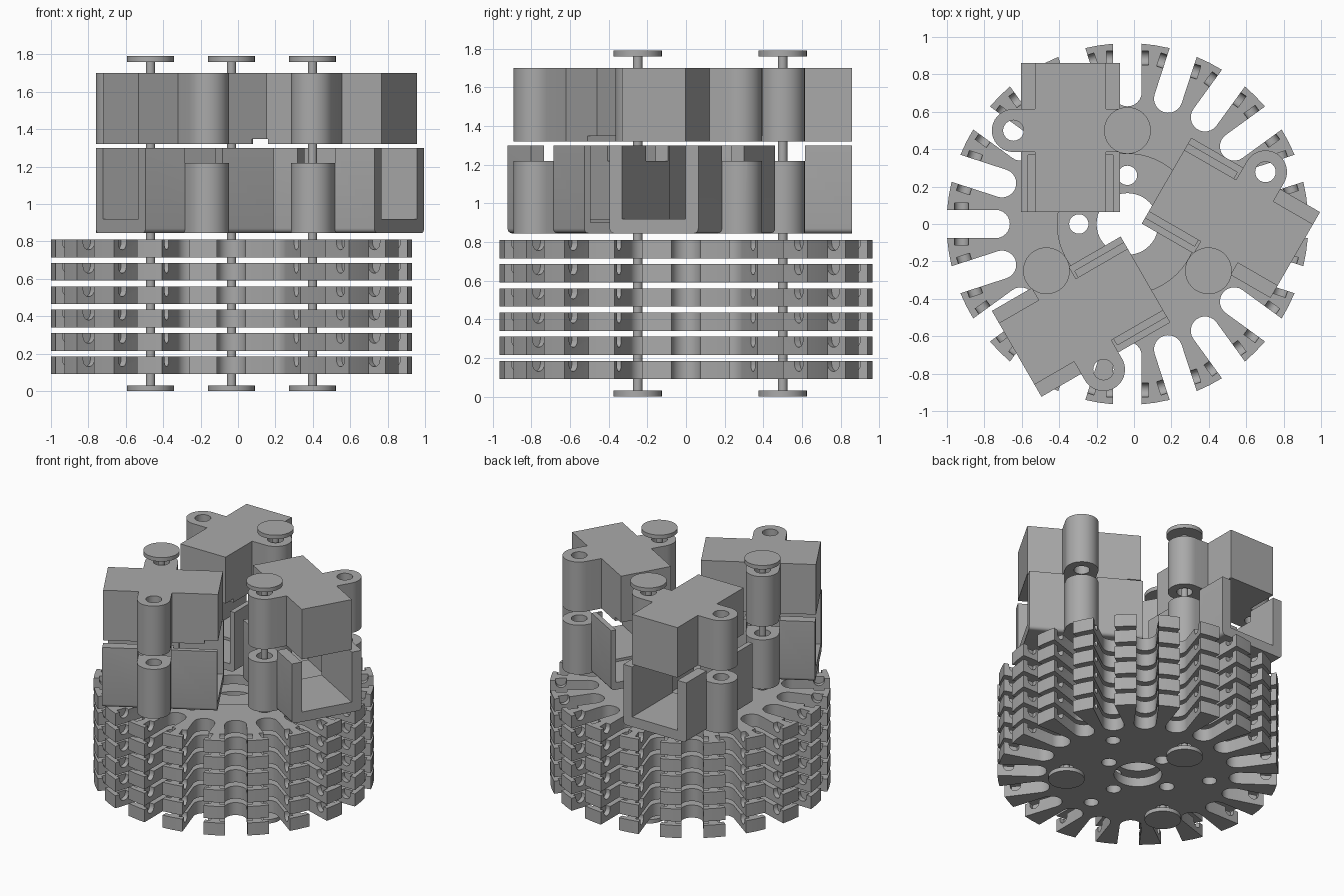
import bpy, bmesh
from math import radians, cos, sin, pi, sqrt
from mathutils import Matrix, Vector

cube = bpy.data.objects.get("Cube")
if cube:
    bpy.data.objects.remove(cube)

CX = -0.035                      # assembly axis
grey = bpy.data.materials.new("mid grey")
grey.use_nodes = True
COLOUR = (0.4, 0.4, 0.4, 1)
grey.diffuse_color = COLOUR
grey.node_tree.nodes["Principled BSDF"].inputs["Base Color"].default_value = COLOUR


def make(name, bm):
    bmesh.ops.recalc_face_normals(bm, faces=bm.faces)
    me = bpy.data.meshes.new(name)
    bm.to_mesh(me)
    bm.free()
    me.materials.append(grey)
    ob = bpy.data.objects.new(name, me)
    bpy.context.collection.objects.link(ob)
    return ob


def prism(bm, pts, z0, z1, matrix=Matrix()):
    """Extrude a closed outline between two heights."""
    low = [bm.verts.new(matrix @ Vector((x, y, z0))) for x, y in pts]
    high = [bm.verts.new(matrix @ Vector((x, y, z1))) for x, y in pts]
    bm.faces.new(low[::-1])
    bm.faces.new(high)
    n = len(pts)
    for i in range(n):
        j = (i + 1) % n
        bm.faces.new((low[i], low[j], high[j], high[i]))


def arc(x, y, r, a0, a1, n):
    return [(x + r * cos(radians(a0 + (a1 - a0) * i / n)),
             y + r * sin(radians(a0 + (a1 - a0) * i / n))) for i in range(n + 1)]


def circle(x, y, r, n=32):
    return arc(x, y, r, 0, 360, n)[:-1]


def rect(x0, x1, y0, y1):
    return [(x0, y0), (x1, y0), (x1, y1), (x0, y1)]


def solid(name, *prisms):
    bm = bmesh.new()
    for p in prisms:
        prism(bm, *p)
    return make(name, bm)


def combine(ob, steps):
    """Apply a list of (operation, helper) booleans and drop the helpers."""
    for op, helper in steps:
        helper.hide_render = True
        m = ob.modifiers.new(op, "BOOLEAN")
        m.operation, m.object, m.solver = op, helper, "EXACT"
    bpy.context.view_layer.update()
    graph = bpy.context.evaluated_depsgraph_get()
    me = bpy.data.meshes.new_from_object(ob.evaluated_get(graph))
    ob.modifiers.clear()
    ob.data = me
    for _, helper in steps:
        bpy.data.objects.remove(helper)
    return ob


def smooth(ob):
    bpy.ops.object.select_all(action="DESELECT")
    ob.select_set(True)
    bpy.context.view_layer.objects.active = ob
    bpy.ops.object.shade_smooth_by_angle(angle=radians(35))


def copies(ob, name, matrices):
    ob.name = name + "_1"
    for i, m in enumerate(matrices):
        other = ob if i == 0 else ob.copy()
        if i:
            other.name = f"{name}_{i + 1}"
            bpy.context.collection.objects.link(other)
        other.matrix_world = m


# Slotted disc: twenty teeth between round-bottomed slots
R, W, ROOT, THICK, TEETH = 0.967, 0.076, 0.705, 0.095, 20
rim = sqrt(R * R - W * W)
outline = []
for k in range(TEETH):
    a = 2 * pi * k / TEETH
    slot = [(rim, -W)] + arc(ROOT, 0, W, 270, 90, 12) + [(rim, W)]
    outline += [(u * cos(a) - v * sin(a), u * sin(a) + v * cos(a)) for u, v in slot]
    outline += [(R * cos(a + pi / TEETH), R * sin(a + pi / TEETH))]
disc = solid("disc", (outline, 0, THICK))

# Cut-outs: hub recess, bores, and U notches in the tooth flanks
recess = solid("recess", (circle(0, 0, 0.375, 64), THICK - 0.025, THICK + 0.05))
holes = [(circle(0, 0, 0.165, 48), -0.1, 0.3)]
for k in range(6):
    a = radians(30 + 60 * k)
    holes.append((circle(0.5 * cos(a), 0.5 * sin(a), 0.05, 20), -0.1, 0.3))
for k in range(4):
    a = pi / 2 * k
    holes.append((circle(0.26 * cos(a), 0.26 * sin(a), 0.052, 20), -0.1, 0.3))
bores = solid("bores", *holes)
u_shape = [(0.925, THICK + 0.05)] + [(x, y) for x, y in
          arc(0.888, THICK - 0.018, 0.037, 0, -180, 10)] + [(0.851, THICK + 0.05)]
upright = Matrix.Rotation(pi / 2, 4, "X")
notches = solid("notches", *[(u_shape, -W - 0.036, W + 0.036,
                Matrix.Rotation(2 * pi * k / TEETH, 4, "Z") @ upright)
                for k in range(TEETH)])
combine(disc, [("DIFFERENCE", c) for c in (recess, bores, notches)])
smooth(disc)
copies(disc, "slotted_disc",
       [Matrix.Translation((CX, 0, 0.09 + 0.125 * i)) for i in range(6)])

# Through bolt, relative to the assembly axis
BX, BY = 0.0, 0.5
bolt = solid("bolt", (circle(BX, BY, 0.125, 40), 0, 0.03),
             (circle(BX, BY, 0.025, 20), 0.03, 1.76),
             (circle(BX, BY, 0.125, 40), 1.76, 1.79))
smooth(bolt)

# Shared layout of cradle and cover
MID, IN, OUT = -0.305, 0.19, 0.265       # centre line, cavity and outer half widths
Y0, Y1, LUG, LR = 0.065, 0.86, 0.305, 0.115


def lug_outline(side, inner):
    """Round-ended arm reaching from the body out to the bolt lug."""
    c = MID + side * LUG
    a = -90 if side > 0 else 90
    return [(MID + side * inner, BY - side * LR)] + arc(c, BY, LR, a, a + 180, 18) \
        + [(MID + side * inner, BY + side * LR)]


def lug_bores(z0, z1):
    return solid("lug_bores", *[(circle(MID + s * LUG, BY, 0.055, 24), z0, z1)
                                for s in (-1, 1)])


# Lower cradle: open-ended U channel with two lugs
B, FLOOR, LUGTOP, TOP = 0.845, 0.92, 1.22, 1.30
f = 0.025
section = arc(MID - OUT + f, B + f, f, 180, 270, 4) + arc(MID + OUT - f, B + f, f, 270, 360, 4) \
    + [(MID + OUT, TOP), (MID + IN, TOP), (MID + IN, FLOOR),
       (MID - IN, FLOOR), (MID - IN, TOP), (MID - OUT, TOP)]
cradle = solid("cradle", (section, -Y1, -Y0, upright))
lugs = solid("lugs", *[(lug_outline(s, 0.22), B, LUGTOP) for s in (-1, 1)])
thinning = solid("thinning", (rect(MID - 0.228, MID + 0.228, 0, 0.37), FLOOR - 0.02, 1.5))
arm_gap = solid("arm_gap", (rect(MID - 0.6, MID + 0.6, BY - LR, BY + LR), LUGTOP, 1.5))
combine(cradle, [("UNION", lugs), ("DIFFERENCE", thinning), ("DIFFERENCE", arm_gap),
                 ("DIFFERENCE", lug_bores(0.5, 1.5))])
smooth(cradle)

# Upper cover: square block with a stepped inner end and two lugs
C0, C1 = 1.32, 1.70
side_view = [(Y0, C0 + 0.028), (0.16, C0 + 0.028), (0.16, C0), (Y1, C0), (Y1, C1), (Y0, C1)]
sideways = Matrix(((0, 0, 1, 0), (1, 0, 0, 0), (0, 1, 0, 0), (0, 0, 0, 1)))
cover = solid("cover", (side_view, MID - IN, MID + IN, sideways))
arms = solid("arms", *[(lug_outline(s, 0.1), C0, C1) for s in (-1, 1)])
combine(cover, [("UNION", arms), ("DIFFERENCE", lug_bores(1.0, 2.0))])
smooth(cover)

# Three-fold arrangement around the axis
thirds = [Matrix.Translation((CX, 0, 0)) @ Matrix.Rotation(radians(120 * i), 4, "Z")
          for i in range(3)]
for ob, name in ((bolt, "bolt"), (cradle, "lower_cradle"), (cover, "upper_cover")):
    copies(ob, name, thirds)
